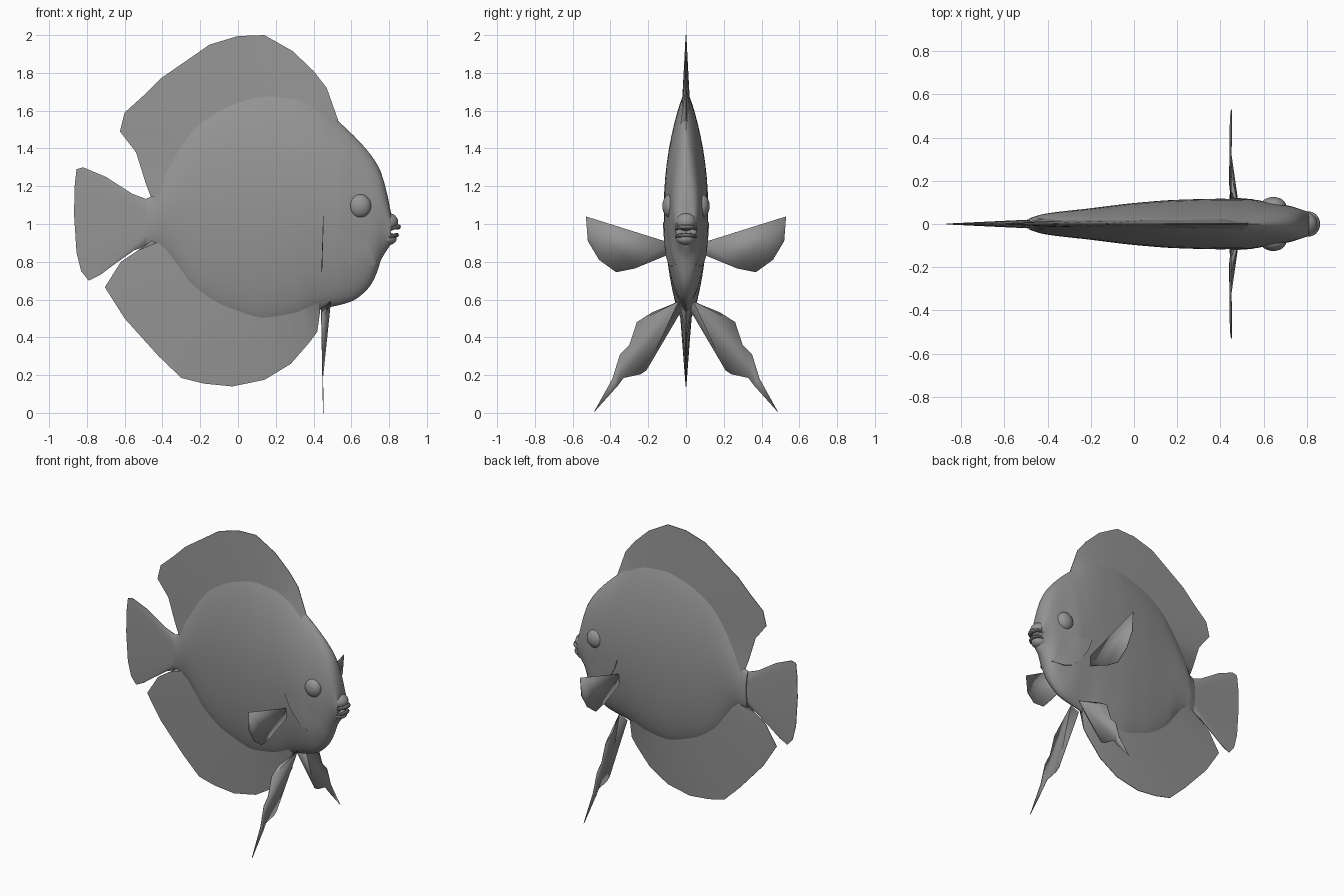
import bpy, bmesh, math
from mathutils import Matrix, Vector

if "Cube" in bpy.data.objects:
    bpy.data.objects.remove(bpy.data.objects["Cube"])

# One plain grey for the whole fish
grey = bpy.data.materials.new("plain_grey")
grey.use_nodes = True
GREY = (0.3, 0.3, 0.3, 1)
grey.diffuse_color = GREY
grey.node_tree.nodes["Principled BSDF"].inputs["Base Color"].default_value = GREY


def finish(name, bm, mirrored=False, thickness=0, angle=35):
    """Turn a bmesh into a shaded object, optionally mirrored and thickened."""
    bmesh.ops.recalc_face_normals(bm, faces=bm.faces)
    mesh = bpy.data.meshes.new(name)
    bm.to_mesh(mesh)
    bm.free()
    obj = bpy.data.objects.new(name, mesh)
    bpy.context.collection.objects.link(obj)
    mesh.materials.append(grey)
    if thickness:
        solid = obj.modifiers.new("thickness", 'SOLIDIFY')
        solid.thickness = thickness
        solid.offset = 0
    if mirrored:
        obj.modifiers.new("mirror", 'MIRROR').use_axis = (False, True, False)
    bpy.ops.object.select_all(action='DESELECT')
    obj.select_set(True)
    bpy.context.view_layer.objects.active = obj
    bpy.ops.object.shade_smooth_by_angle(angle=math.radians(angle))
    return obj


def bridge(bm, rows, closed=False):
    """Join consecutive rows of points with quads."""
    verts = [[bm.verts.new(p) for p in row] for row in rows]
    for a, b in zip(verts, verts[1:]):
        n = len(a)
        for i in range(n if closed else n - 1):
            j = (i + 1) % n
            bm.faces.new((a[i], a[j], b[j], b[i]))
    return verts


def smooth_curve(points):
    """Monotone cubic curve through a few (x, value) points."""
    xs, vs = zip(*points)
    d = [(vs[i + 1] - vs[i]) / (xs[i + 1] - xs[i]) for i in range(len(xs) - 1)]
    m = [d[0]] + [2 * a * b / (a + b) if a * b > 0 else 0 for a, b in zip(d, d[1:])] + [d[-1]]

    def value(x):
        x = min(max(x, xs[0]), xs[-1])
        i = max(k for k in range(len(d)) if xs[k] <= x)
        h = xs[i + 1] - xs[i]
        t = (x - xs[i]) / h
        s = 1 - t
        return (vs[i] * s * s * (1 + 2 * t) + vs[i + 1] * t * t * (3 - 2 * t)
                + h * t * s * (m[i] * s - m[i + 1] * t))
    return value


# Body profile: back line, belly line and half width along the length
TAIL_X, SNOUT_X = -0.485, 0.81
back = smooth_curve([(TAIL_X, 1.135), (-0.45, 1.15), (-0.4, 1.27), (-0.3, 1.45), (-0.2, 1.57), (0, 1.68),
                     (0.16, 1.715), (0.3, 1.7), (0.4, 1.66), (0.53, 1.545), (0.62, 1.46),
                     (0.7, 1.37), (0.75, 1.29), (0.78, 1.2), (SNOUT_X, 1.06)])
belly = smooth_curve([(TAIL_X, 0.88), (-0.42, 0.86), (-0.35, 0.79), (-0.25, 0.65), (-0.1, 0.54), (0, 0.5),
                      (0.13, 0.465), (0.3, 0.49), (0.43, 0.545), (0.6, 0.59), (0.69, 0.66),
                      (0.735, 0.74), (0.75, 0.795), (SNOUT_X, 0.895)])
girth = smooth_curve([(TAIL_X, 0.026), (-0.42, 0.046), (-0.2, 0.073), (0, 0.097), (0.2, 0.112),
                      (0.4, 0.117), (0.53, 0.115), (0.63, 0.1), (0.72, 0.084), (SNOUT_X, 0.055)])


def body_y(x, z):
    """Half thickness of the body at a point on its side."""
    mid, half = (back(x) + belly(x)) / 2, (back(x) - belly(x)) / 2
    t = max(-1, min(1, (z - mid) / half))
    power = 0.85 if t > 0 else 0.62
    blunt = min(1, max(0, (x - 0.4) / 0.3, (-0.35 - x) / 0.1))
    power += (0.5 - power) * blunt
    return girth(x) * max(0, 1 - t * t) ** power


bm = bmesh.new()
rings, steps, segs = [], 72, 48
for i in range(steps + 1):
    x = TAIL_X + (SNOUT_X - TAIL_X) * i / steps
    mid, half = (back(x) + belly(x)) / 2, (back(x) - belly(x)) / 2
    ring = []
    for k in range(segs):
        a = 2 * math.pi * k / segs
        z = mid + half * math.cos(a)
        ring.append((x, math.copysign(body_y(x, z), math.sin(a)), z))
    rings.append(ring)
loops = bridge(bm, rings, closed=True)
bm.faces.new(loops[0])
bm.faces.new(loops[-1])
finish("body", bm)


# Median fins: wedges that run from inside the body to a thin outer edge
def median_fin(name, outline, root):
    lengths = [0]
    for a, b in zip(outline, outline[1:]):
        lengths.append(lengths[-1] + math.dist(a, b))
    left, edge_l, edge_r, right = [], [], [], []
    for (x, z), s in zip(outline, lengths):
        rx, rz, thick = root(s / lengths[-1])
        left.append((rx, thick, rz))
        edge_l.append((x, 0.002, z))
        edge_r.append((x, -0.002, z))
        right.append((rx, -thick, rz))
    fin = bmesh.new()
    bridge(fin, [left, edge_l, edge_r, right])
    finish(name, fin, angle=50)


def dorsal_root(f):
    x = -0.455 + 0.965 * f
    z = back(x) - 0.04
    return x, z, body_y(x, z)


def anal_root(f):
    x = -0.455 + 0.88 * f
    z = belly(x) + 0.04
    return x, z, body_y(x, z)


median_fin("dorsal_fin", [(-0.46, 1.14), (-0.49, 1.22), (-0.54, 1.38), (-0.625, 1.49), (-0.6, 1.59),
                          (-0.5, 1.68), (-0.41, 1.77), (-0.15, 1.95), (0, 1.995), (0.14, 2),
                          (0.29, 1.915), (0.4, 1.81), (0.47, 1.72), (0.53, 1.55)], dorsal_root)
median_fin("anal_fin", [(-0.47, 0.88), (-0.53, 0.86), (-0.62, 0.8), (-0.705, 0.665), (-0.6, 0.5),
                        (-0.42, 0.3), (-0.3, 0.185), (-0.18, 0.155), (-0.03, 0.14), (0.14, 0.175),
                        (0.28, 0.26), (0.38, 0.375), (0.42, 0.43), (0.435, 0.54)], anal_root)
median_fin("tail_fin", [(-0.48, 1.13), (-0.56, 1.16), (-0.7, 1.25), (-0.82, 1.3), (-0.855, 1.29),
                        (-0.865, 1.2), (-0.868, 1.05), (-0.855, 0.85), (-0.83, 0.75), (-0.79, 0.7),
                        (-0.73, 0.73), (-0.65, 0.79), (-0.55, 0.86), (-0.48, 0.885)],
           lambda f: (-0.47, 1.13 - 0.245 * f, 0.018 * math.sin(math.pi * f) + 0.003))


# Paired fins: thin sheets spread sideways, given as (y, z) outlines
def paired_fin(name, outline, sweep):
    fin = bmesh.new()
    fin.faces.new([fin.verts.new((sweep(y, z), y, z)) for y, z in outline])
    bmesh.ops.triangulate(fin, faces=fin.faces)
    finish(name, fin, mirrored=True, thickness=0.004)


paired_fin("pectoral_fins", [(0.1, 0.905), (0.53, 1.04), (0.52, 0.91), (0.46, 0.81),
                             (0.37, 0.745), (0.27, 0.765), (0.1, 0.835)],
           lambda y, z: 0.445 + 0.03 * (z - 0.8))
paired_fin("pelvic_fins", [(0.02, 0.55), (0.04, 0.59), (0.18, 0.53), (0.26, 0.48), (0.3, 0.36),
                           (0.35, 0.31), (0.39, 0.18), (0.49, 0), (0.36, 0.145), (0.33, 0.185),
                           (0.24, 0.205), (0.21, 0.225)],
           lambda y, z: 0.452 - 0.02 * z + (0.05 if z > 0.58 else 0))

# Gill covers: raised flaps that fade into the cheek
GILL = [(0.45, 1.01), (0.475, 0.94), (0.51, 0.88), (0.55, 0.825), (0.6, 0.788), (0.65, 0.775), (0.73, 0.785)]
center = Vector((0.66, 0.98))
bm = bmesh.new()
rows = [[(x, body_y(x, z) - 0.004, z) for x, z in GILL]]
for v in range(7):
    f = v / 6
    row = []
    for point in GILL:
        x, z = Vector(point).lerp(center, f * 0.9)
        row.append((x, body_y(x, z) + 0.007 - 0.01 * f, z))
    rows.append(row)
bridge(bm, rows)
finish("gill_covers", bm, mirrored=True)


# Rounded parts: eyes and jaws
def ellipsoid(name, place, radii, mirrored=False):
    ball = bmesh.new()
    bmesh.ops.create_uvsphere(ball, u_segments=24, v_segments=16, radius=1,
                              matrix=Matrix.Translation(place) @ Matrix.Diagonal((*radii, 1)))
    finish(name, ball, mirrored)


ellipsoid("eyes", (0.645, 0.083, 1.095), (0.06, 0.042, 0.063), mirrored=True)
ellipsoid("upper_jaw", (0.79, 0, 1.01), (0.058, 0.055, 0.05))
ellipsoid("lower_jaw", (0.785, 0, 0.922), (0.055, 0.05, 0.036))


# Lips: tapered tubes bent round the snout
def lip(name, reach, z, radius):
    tube, rows = bmesh.new(), []
    for i in range(17):
        a = math.pi * (i / 16 - 0.5)
        r = radius * (0.4 + 0.6 * math.cos(a))
        mid = Vector((0.8 + reach * math.cos(a), 0.052 * math.sin(a), z - 0.012 * (1 - math.cos(a))))
        out = Vector((math.cos(a), math.sin(a), 0))
        rows.append([mid + r * (out * math.cos(b) + Vector((0, 0, math.sin(b))))
                     for b in (math.tau * k / 10 for k in range(10))])
    ends = bridge(tube, rows, closed=True)
    tube.faces.new(ends[0])
    tube.faces.new(ends[-1])
    finish(name, tube)


lip("upper_lip", 0.048, 0.985, 0.014)
lip("lower_lip", 0.04, 0.942, 0.012)
